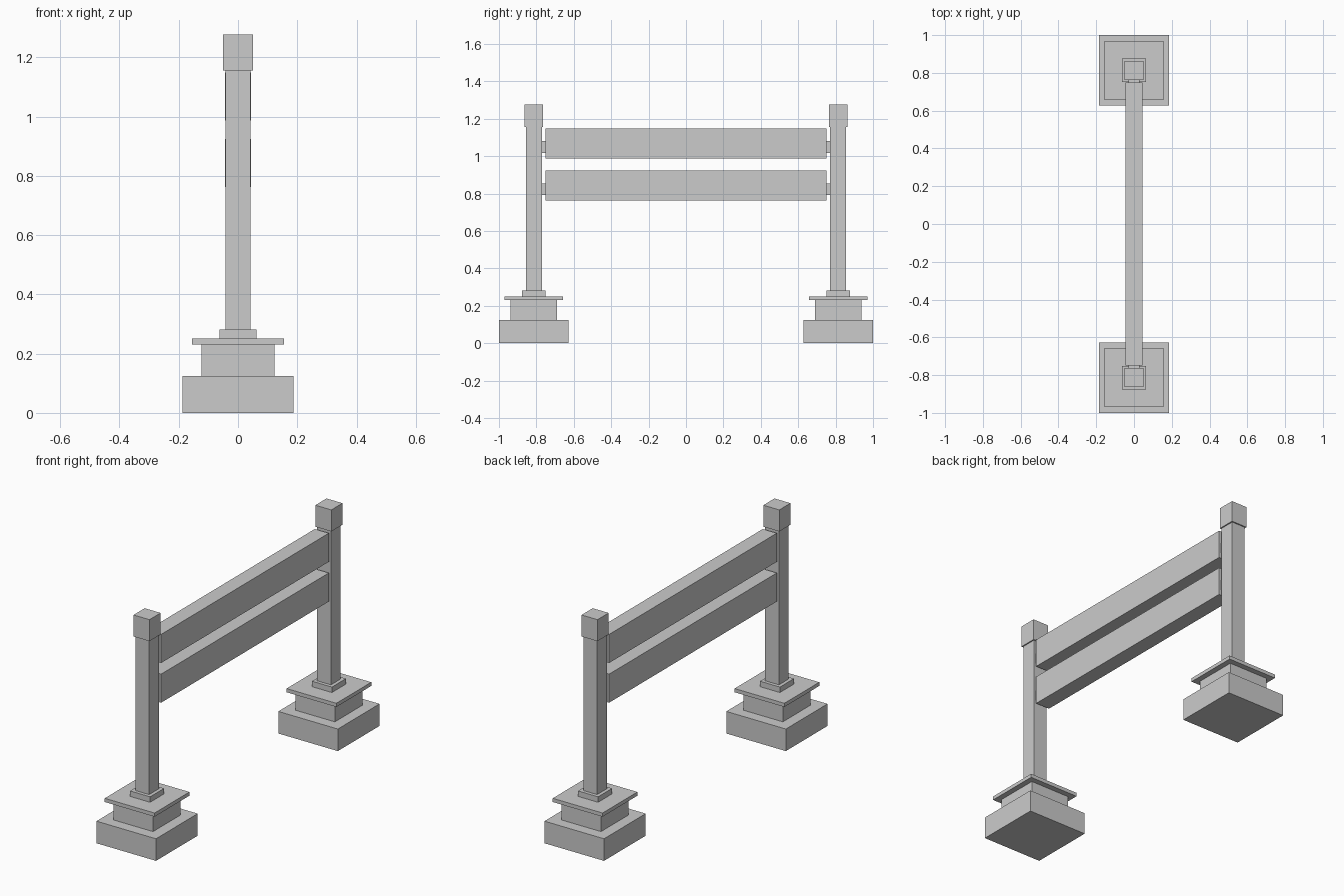
import bpy
import bmesh

if "Cube" in bpy.data.objects:
    bpy.data.objects.remove(bpy.data.objects["Cube"])


def box(name, hx, y0, y1, z0, z1):
    """Box centred on x = 0 with half width hx."""
    bm = bmesh.new()
    bmesh.ops.create_cube(bm, size=1)
    for v in bm.verts:
        v.co.x *= 2 * hx
        v.co.y = y0 if v.co.y < 0 else y1
        v.co.z = z0 if v.co.z < 0 else z1
    mesh = bpy.data.meshes.new(name)
    bm.to_mesh(mesh)
    bm.free()
    obj = bpy.data.objects.new(name, mesh)
    bpy.context.collection.objects.link(obj)
    return obj


POST_Y = 0.8135
RAILS = {"lower": (0.762, 0.924), "upper": (0.987, 1.149)}

# Stacked square sections of each post: name, half width, bottom, top
SECTIONS = [
    ("foot_block", 0.1865, 0.0, 0.125),
    ("plinth", 0.124, 0.125, 0.23),
    ("plinth_plate", 0.156, 0.23, 0.251),
    ("post_collar", 0.0625, 0.251, 0.282),
    ("post", 0.043, 0.282, 1.155),
    ("post_cap", 0.05, 1.155, 1.277),
]

for side, s in (("front", -1), ("back", 1)):
    for name, h, z0, z1 in SECTIONS:
        box(f"{side}_{name}", h, s * POST_Y - h, s * POST_Y + h, z0, z1)
    # Short connectors between post and rails
    for level, (z0, z1) in RAILS.items():
        ya, yb = sorted((s * 0.75, s * (POST_Y - 0.043)))
        box(f"{side}_{level}_connector", 0.03, ya, yb, z0 + 0.031, z0 + 0.093)

# Horizontal rails
for level, (z0, z1) in RAILS.items():
    box(f"{level}_rail", 0.044, -0.75, 0.75, z0, z1)
